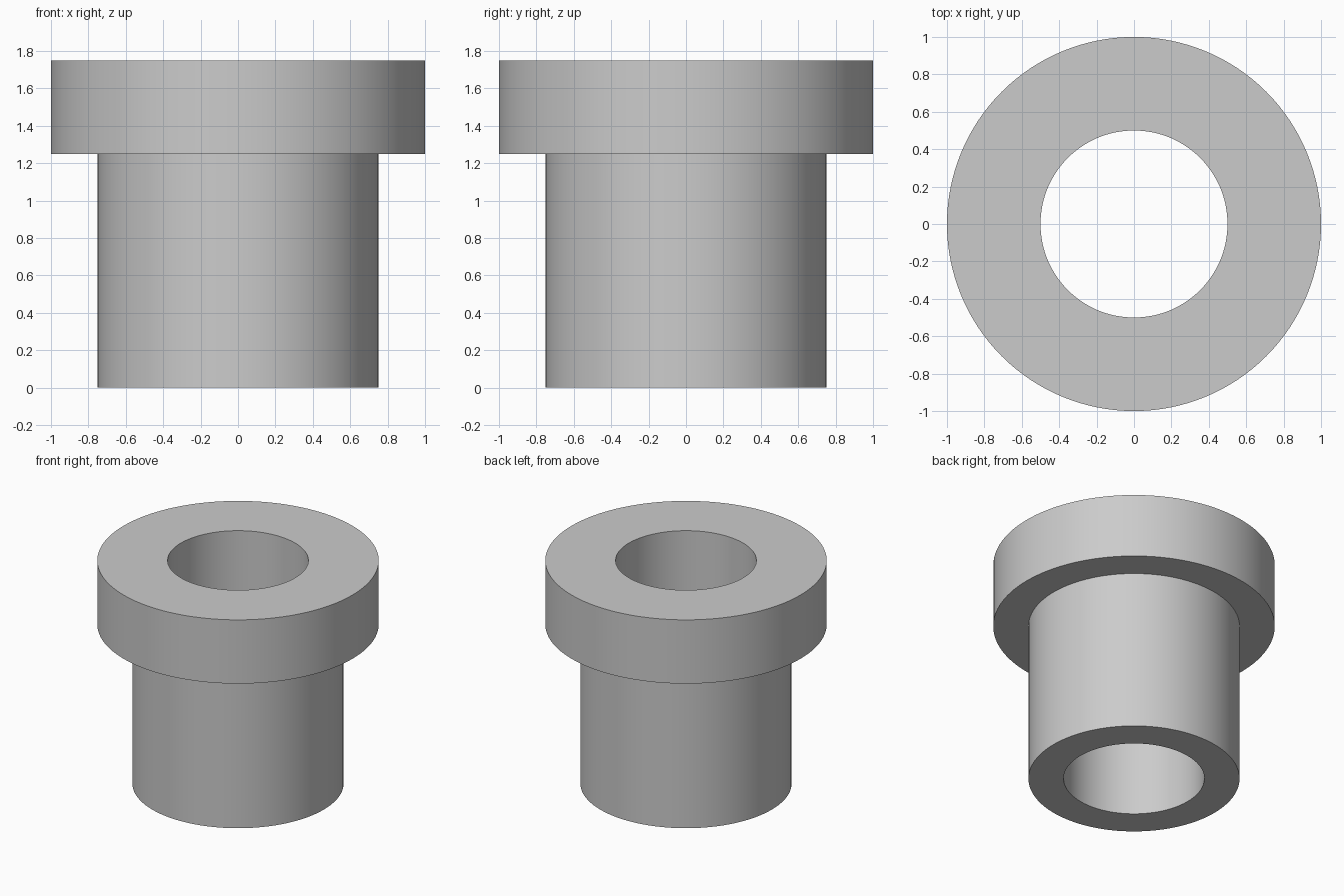
import bpy
import bmesh
import math

cube = bpy.data.objects.get("Cube")
if cube:
    bpy.data.objects.remove(cube, do_unlink=True)

SIDES = 128
BORE, SLEEVE, FLANGE = 0.5, 0.75, 1.0
SHOULDER, TOP = 1.25, 1.75

# Plain grey finish
grey = bpy.data.materials.new("plain_grey")
grey.use_nodes = True
colour = (0.6, 0.6, 0.6, 1)
grey.diffuse_color = colour
grey.node_tree.nodes["Principled BSDF"].inputs["Base Color"].default_value = colour

# Closed half-section of the flanged sleeve: (radius, height), anticlockwise
section = [(BORE, 0), (SLEEVE, 0), (SLEEVE, SHOULDER),
           (FLANGE, SHOULDER), (FLANGE, TOP), (BORE, TOP)]

# Turn the section around the vertical axis
bm = bmesh.new()
rings = []
for i in range(SIDES):
    a = math.tau * i / SIDES
    rings.append([bm.verts.new((r * math.cos(a), r * math.sin(a), z))
                  for r, z in section])
for i, ring in enumerate(rings):
    after = rings[(i + 1) % SIDES]
    for j in range(len(section)):
        k = (j + 1) % len(section)
        bm.faces.new((ring[j], after[j], after[k], ring[k]))
bmesh.ops.recalc_face_normals(bm, faces=bm.faces)

mesh = bpy.data.meshes.new("flanged_bushing")
bm.to_mesh(mesh)
bm.free()
mesh.materials.append(grey)
bushing = bpy.data.objects.new("flanged_bushing", mesh)
bpy.context.collection.objects.link(bushing)

# Smooth round walls with crisp rims
bpy.ops.object.select_all(action='DESELECT')
bushing.select_set(True)
bpy.context.view_layer.objects.active = bushing
bpy.ops.object.shade_smooth_by_angle(angle=math.radians(30))
